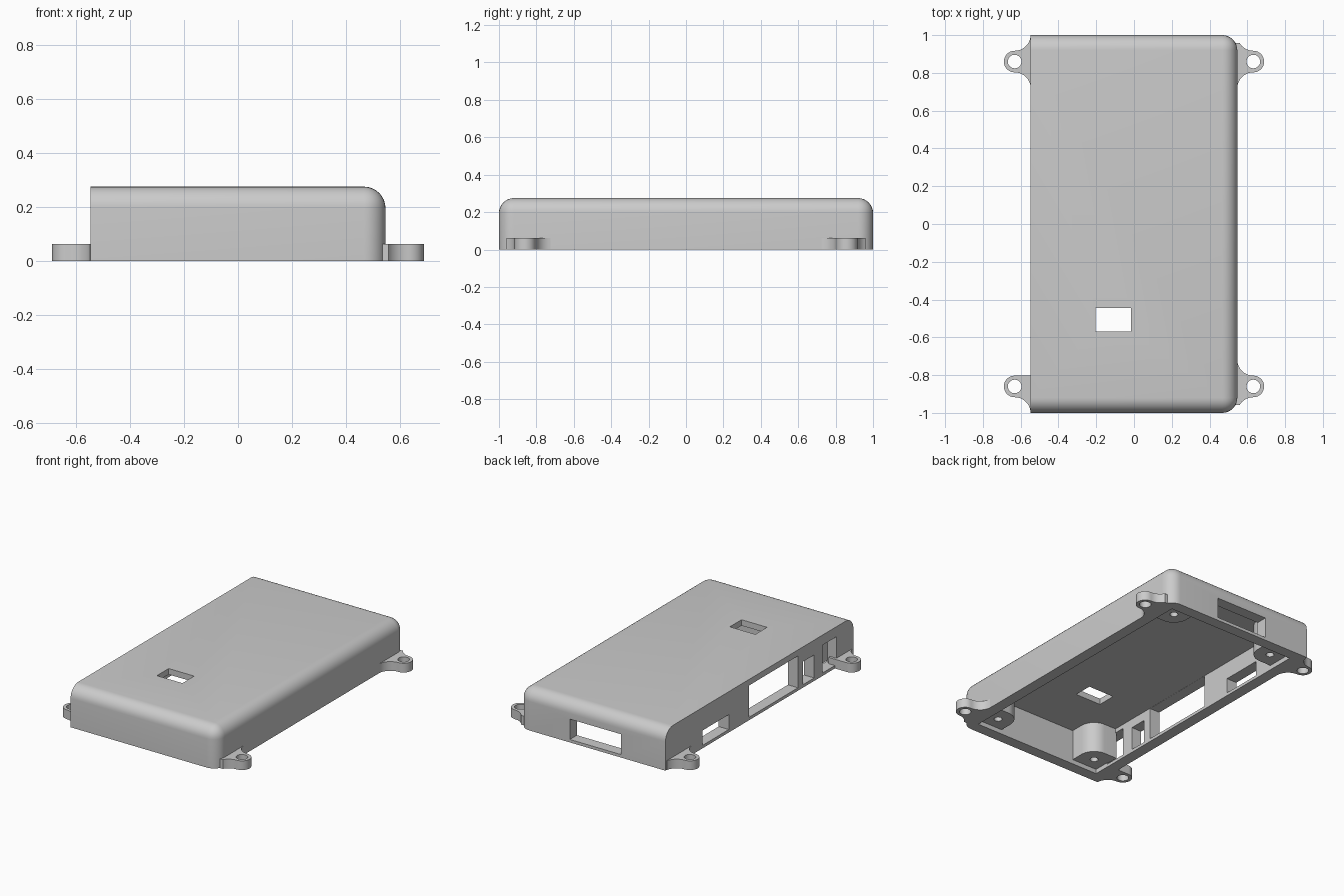
import bpy, bmesh
from math import sin, cos, pi, radians

if "Cube" in bpy.data.objects:
    bpy.data.objects.remove(bpy.data.objects["Cube"], do_unlink=True)

grey = bpy.data.materials.new("light_grey_plastic")
grey.use_nodes = True
COLOUR = (0.6, 0.6, 0.6, 1)
grey.diffuse_color = COLOUR
grey.node_tree.nodes["Principled BSDF"].inputs["Base Color"].default_value = COLOUR


def finish(name, bm):
    bmesh.ops.recalc_face_normals(bm, faces=bm.faces)
    mesh = bpy.data.meshes.new(name)
    bm.to_mesh(mesh)
    bm.free()
    mesh.materials.append(grey)
    obj = bpy.data.objects.new(name, mesh)
    bpy.context.collection.objects.link(obj)
    return obj


def prism(name, points, z0, z1):
    """Extrude a flat outline upwards."""
    bm = bmesh.new()
    face = bm.faces.new([bm.verts.new((x, y, z0)) for x, y in points])
    top = bmesh.ops.extrude_face_region(bm, geom=[face])["geom"]
    for v in top:
        if isinstance(v, bmesh.types.BMVert):
            v.co.z = z1
    return finish(name, bm)


def box(name, x0, x1, y0, y1, z0, z1):
    return prism(name, [(x0, y0), (x1, y0), (x1, y1), (x0, y1)], z0, z1)


def arc(cx, cy, r, a0, a1, n):
    angles = [radians(a0 + (a1 - a0) * i / n) for i in range(n + 1)]
    return [(cx + r * cos(a), cy + r * sin(a)) for a in angles]


def select(obj):
    bpy.ops.object.select_all(action='DESELECT')
    obj.select_set(True)
    bpy.context.view_layer.objects.active = obj


def cut(obj, cutter):
    mod = obj.modifiers.new("cut", 'BOOLEAN')
    mod.operation = 'DIFFERENCE'
    mod.solver = 'EXACT'
    mod.object = cutter
    select(obj)
    bpy.ops.object.modifier_apply(modifier=mod.name)
    bpy.data.objects.remove(cutter, do_unlink=True)


def smooth(obj):
    select(obj)
    bpy.ops.object.shade_smooth_by_angle(angle=radians(30))


# Case shell: rounded on three sides, square on the port side
HX, HY, HEIGHT, CEILING, WALL = 0.547, 1.0, 0.275, 0.235, 0.075
bm = bmesh.new()
bmesh.ops.create_cube(bm, size=1)
for v in bm.verts:
    v.co = (v.co.x * 2 * HX, v.co.y * 2 * HY, (v.co.z + 0.5) * HEIGHT)


def is_rounded(edge):
    a, b = (v.co for v in edge.verts)
    on_right = a.x > 0 and b.x > 0
    on_top = a.z > 0.1 and b.z > 0.1
    upright = abs(a.z - b.z) > 0.1
    along_x = abs(a.x - b.x) > 0.1
    return (on_right and (on_top or upright)) or (on_top and along_x)


bmesh.ops.bevel(bm, geom=[e for e in bm.edges if is_rounded(e)], offset=0.08,
                segments=8, profile=0.5, affect='EDGES')
shell = finish("case_shell", bm)

# Hollow inside, open underneath
cut(shell, box("cavity", WALL - HX, HX - WALL, WALL - HY, HY - WALL, -0.1, CEILING))

# Window in the roof and slot in the back wall
cut(shell, box("roof_window", -0.205, -0.015, -0.57, -0.445, 0.2, 0.4))
cut(shell, box("back_slot", -0.215, 0.165, 0.9, 1.1, 0.02, 0.157))

# Port openings along the square side: y start, y end, top
for y0, y1, top in [(0.326, 0.604, 0.12), (-0.41, 0.11, 0.234),
                    (-0.583, -0.465, 0.175), (-0.82, -0.67, 0.207)]:
    cut(shell, box("port", -0.6, -0.44, y0, y1, 0.02, top))
smooth(shell)

# Mounting lugs and inner screw posts at the four corners
LX, LY, LR, FILLET = 0.632, 0.86, 0.057, 0.085
PX, PY, PR = 0.385, 0.84, 0.1
for sx, side in ((1, "left"), (-1, "right")):
    for sy, end in ((1, "back"), (-1, "front")):
        # Lug outline: concave fillet, round eye, concave fillet
        sweep = 60 if sx > 0 else 80
        outline = arc(LX, LY + LR + FILLET, FILLET, 270 - sweep, 270, 8)
        outline += arc(LX, LY, LR, 90, -90, 20)[1:]
        if sx < 0 and sy < 0:
            outline.append((0.5, LY - LR))
        else:
            outline += arc(LX, LY - LR - FILLET, FILLET, 90, 175, 10)[1:]
            outline.append((0.5, outline[-1][1]))
        outline.insert(0, (0.5, outline[0][1]))
        lug = prism(f"{end}_{side}_mounting_lug",
                    [(x * sx, y * sy) for x, y in outline], 0, 0.062)
        cut(lug, prism("lug_hole", arc(LX * sx, LY * sy, 0.036, 0, 345, 23), -0.1, 0.2))
        smooth(lug)

        # Post fills the inner corner, rounded toward the middle
        corner = [(0.48, 0.93), (0.48, PY - PR)]
        corner += arc(PX, PY, PR, 270, 180, 10)
        corner.append((PX - PR, 0.93))
        post = prism(f"{end}_{side}_screw_post",
                     [(x * sx, y * sy) for x, y in corner], 0.03, CEILING + 0.005)
        cut(post, prism("screw_hole", arc(PX * sx, PY * sy, 0.025, 0, 337.5, 15), -0.1, 0.2))
        smooth(post)
